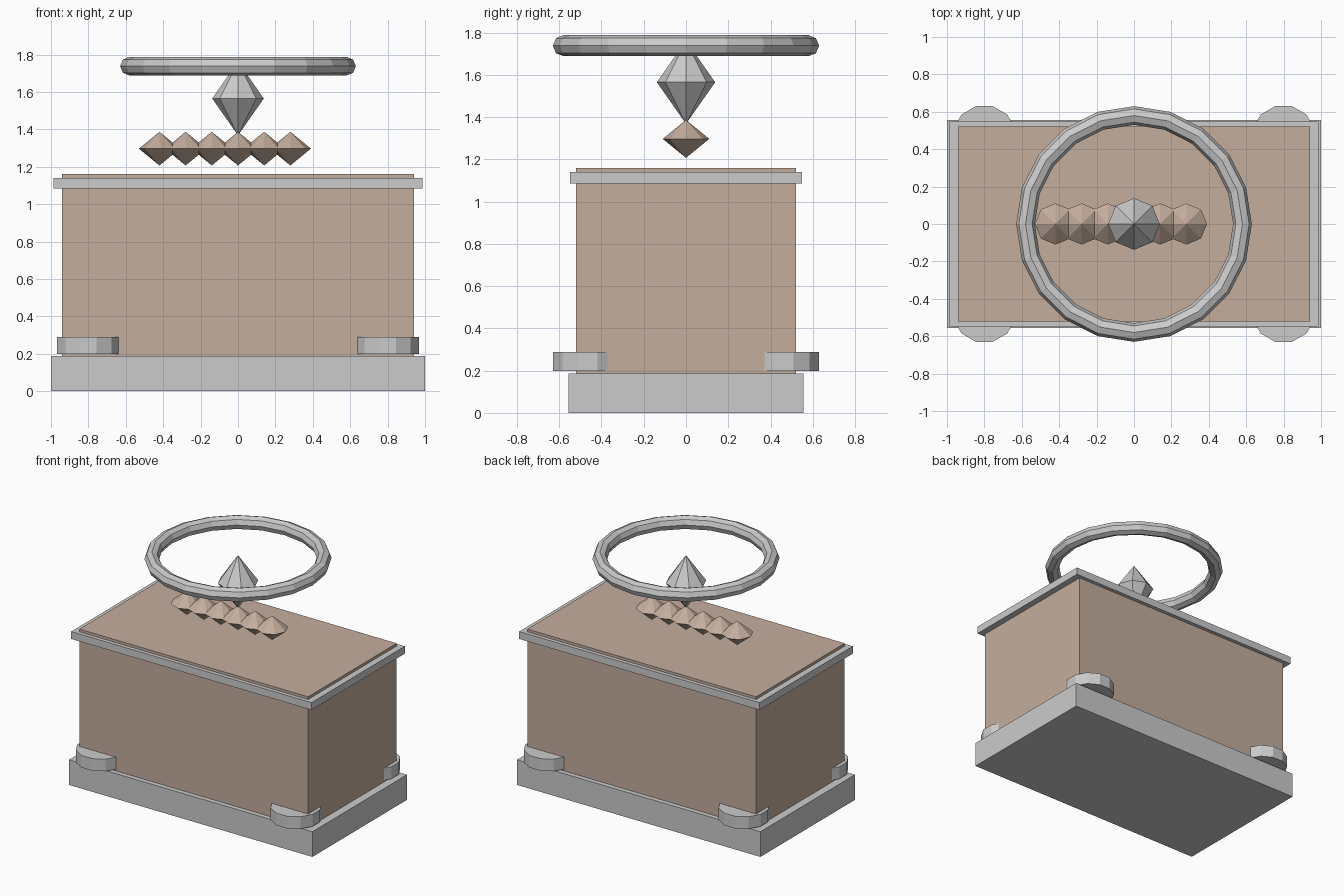
import bpy, bmesh
from math import pi

if "Cube" in bpy.data.objects:
    bpy.data.objects.remove(bpy.data.objects["Cube"])

brown = bpy.data.materials.new("warm_brown")
brown.diffuse_color = (0.55, 0.42, 0.34, 1)
brown.use_nodes = True
brown.node_tree.nodes["Principled BSDF"].inputs["Base Color"].default_value = brown.diffuse_color


def finish(bm, name, mat=None):
    bmesh.ops.recalc_face_normals(bm, faces=bm.faces)
    me = bpy.data.meshes.new(name)
    bm.to_mesh(me)
    bm.free()
    ob = bpy.data.objects.new(name, me)
    bpy.context.collection.objects.link(ob)
    if mat:
        me.materials.append(mat)
    return ob


def box(name, hx, hy, z0, z1, mat=None):
    bm = bmesh.new()
    bmesh.ops.create_cube(bm, size=1)
    bmesh.ops.scale(bm, vec=(2 * hx, 2 * hy, z1 - z0), verts=bm.verts)
    bmesh.ops.translate(bm, vec=(0, 0, (z0 + z1) / 2), verts=bm.verts)
    return finish(bm, name, mat)


def bicone(name, x, z, r, half_height, mat=None):
    # eight-sided double cone with corners on the axes
    bm = bmesh.new()
    bmesh.ops.create_uvsphere(bm, u_segments=8, v_segments=2, radius=1)
    bmesh.ops.scale(bm, vec=(r, r, half_height), verts=bm.verts)
    bmesh.ops.translate(bm, vec=(x, 0, z), verts=bm.verts)
    return finish(bm, name, mat)


# chest: plinth, body and rim band under the lid
box("base_plinth", 1.0, 0.555, 0.0, 0.187)
box("chest_body", 0.94, 0.52, 0.187, 1.16, brown)
box("top_rim", 0.987, 0.548, 1.085, 1.14)

# twelve-sided discs at the four corners, flat sides facing the axes
for side, sx in (("left", -1), ("right", 1)):
    for end, sy in (("front", -1), ("back", 1)):
        bpy.ops.mesh.primitive_cylinder_add(
            vertices=12, radius=0.173, depth=0.09,
            location=(sx * 0.8, sy * 0.463, 0.244), rotation=(0, 0, pi / 12))
        bpy.context.object.name = f"corner_disc_{end}_{side}"

# row of floating beads above the lid
for i in range(6):
    bicone(f"bead_{i + 1}", -0.42 + 0.14 * i, 1.297, 0.11, 0.09, brown)

# pointed crystal inside the ring
bicone("crystal", 0, 1.565, 0.138, 0.197)

# faceted ring on top
bpy.ops.mesh.primitive_torus_add(
    major_segments=20, minor_segments=8, major_radius=0.58,
    minor_radius=0.05, location=(0, 0, 1.738))
bpy.context.object.name = "halo_ring"
